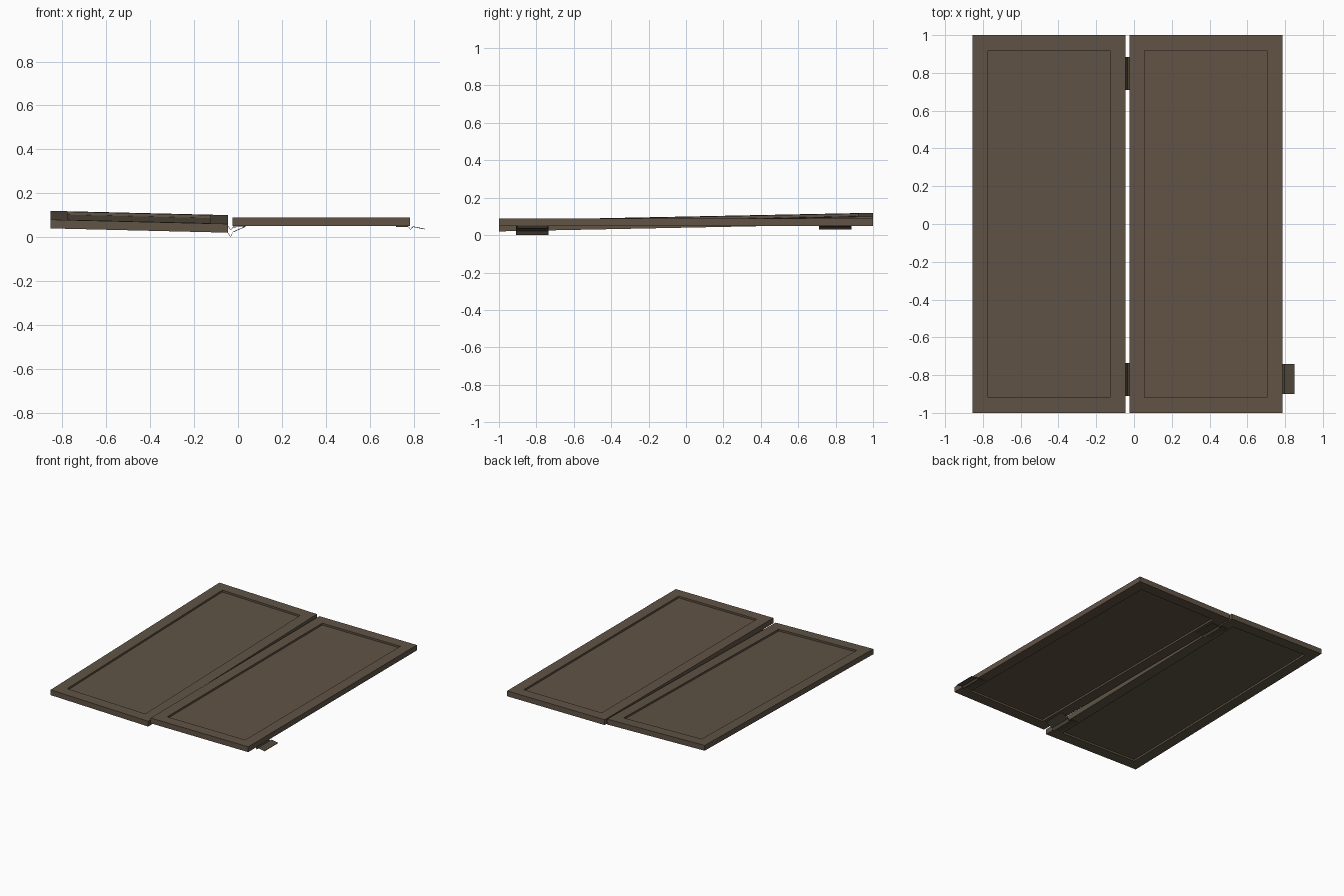
import bpy, bmesh

if "Cube" in bpy.data.objects:
    bpy.data.objects.remove(bpy.data.objects["Cube"])

def material(name, rgb):
    m = bpy.data.materials.new(name)
    m.diffuse_color = (*rgb, 1)
    m.use_nodes = True
    m.node_tree.nodes["Principled BSDF"].inputs["Base Color"].default_value = m.diffuse_color
    return m

brown = material("brown wood", (0.122, 0.087, 0.062))
olive = material("olive brown wood", (0.115, 0.088, 0.060))
bronze = material("dark bronze", (0.085, 0.067, 0.047))

def finish(name, bm, mat):
    bmesh.ops.recalc_face_normals(bm, faces=bm.faces)
    me = bpy.data.meshes.new(name)
    bm.to_mesh(me)
    bm.free()
    me.materials.append(mat)
    ob = bpy.data.objects.new(name, me)
    bpy.context.collection.objects.link(ob)

# door panel: slab with a recessed field on both sides, optionally tilted by shear
def door_panel(name, x0, x1, mat, base, slope_x=0.0, slope_y=0.0):
    bm = bmesh.new()
    bmesh.ops.create_cube(bm, size=1)
    for v in bm.verts:
        v.co.x = (x0 + x1) / 2 + v.co.x * (x1 - x0)
        v.co.y *= 2
        v.co.z = v.co.z * 0.04 + 0.02
    bm.normal_update()
    for f in [f for f in bm.faces if abs(f.normal.z) > 0.9]:
        nz = f.normal.z
        # rim edge, then the sunken floor
        bmesh.ops.inset_region(bm, faces=[f], thickness=0.081, use_even_offset=True)
        floor = bmesh.ops.extrude_discrete_faces(bm, faces=[f])["faces"][0]
        for v in floor.verts:
            v.co.z -= 0.014 * nz
    for v in bm.verts:
        v.co.z += base + slope_x * (v.co.x - x1) + slope_y * (v.co.y + 1)
    finish(name, bm, mat)

# hinge: thin folded strip, profile in x-z pulled along y
def hinge(name, y0, y1, profile, t=0.003):
    bm = bmesh.new()
    loop = list(profile) + [(x, z + t) for x, z in reversed(profile)]
    face = bm.faces.new([bm.verts.new((x, y0, z)) for x, z in loop])
    ext = bmesh.ops.extrude_face_region(bm, geom=[face])["geom"]
    for v in [g for g in ext if isinstance(g, bmesh.types.BMVert)]:
        v.co.y = y1
    finish(name, bm, bronze)

door_panel("left_door_panel", -0.855, -0.045, olive, 0.02, -0.024, 0.02)
door_panel("right_door_panel", -0.025, 0.785, brown, 0.05)

hinge("front_middle_hinge", -0.91, -0.735,
      [(-0.10, 0.0215), (-0.047, 0.020), (-0.034, 0.0), (-0.022, 0.022), (0.035, 0.0468)])
hinge("back_middle_hinge", 0.71, 0.885,
      [(-0.10, 0.053), (-0.047, 0.051), (-0.034, 0.03), (-0.022, 0.044), (0.035, 0.0468)])
hinge("outer_hinge", -0.90, -0.74,
      [(0.72, 0.0468), (0.775, 0.0465), (0.786, 0.033), (0.798, 0.046), (0.85, 0.035)])
